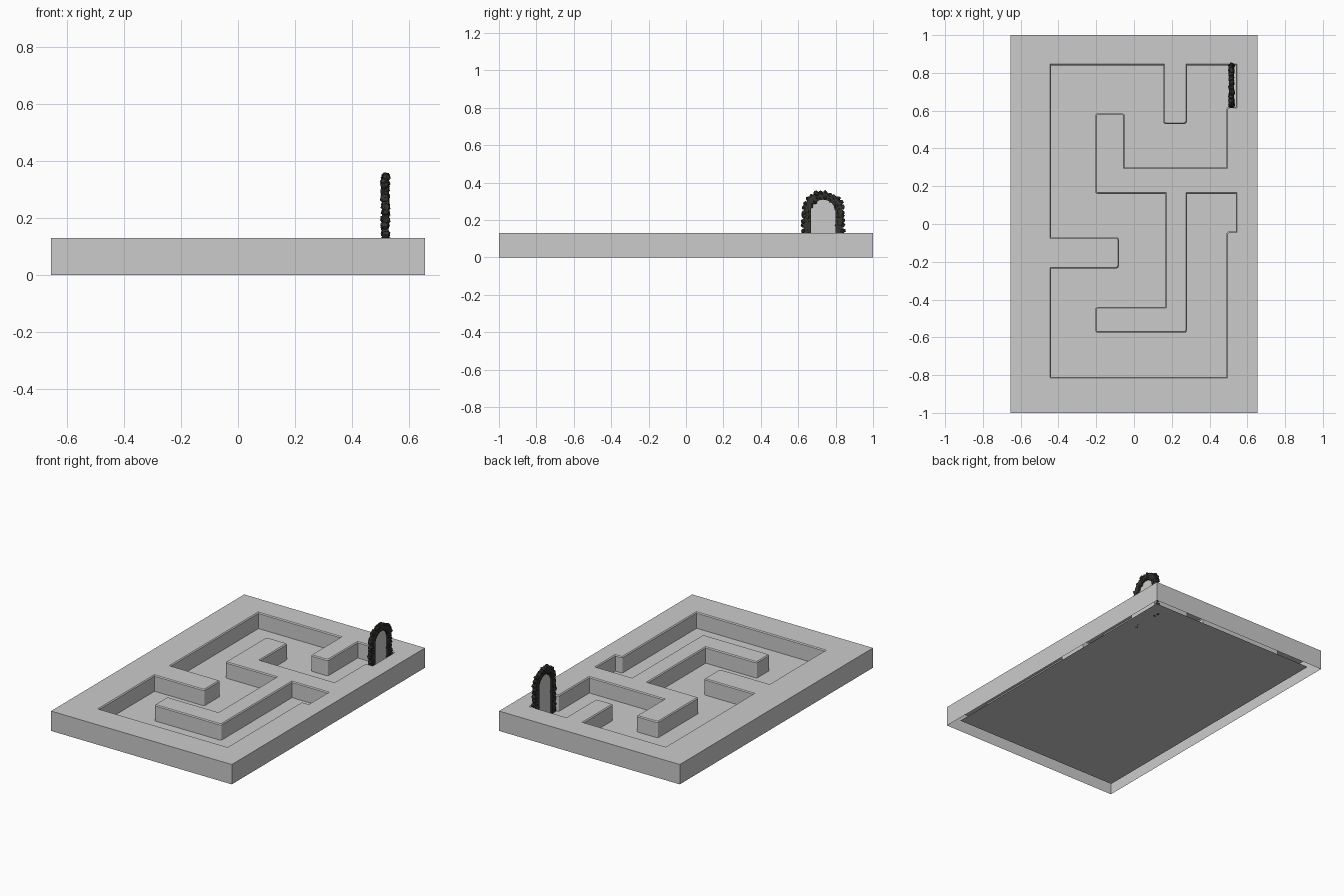
import bpy, bmesh, math, random
from mathutils import Vector, Matrix

if "Cube" in bpy.data.objects:
    bpy.data.objects.remove(bpy.data.objects["Cube"])

random.seed(4)
HX, HY, TOP, FLOOR = 0.655, 1.0, 0.13, 0.025


def make_object(name, bm, mat=None):
    bmesh.ops.recalc_face_normals(bm, faces=bm.faces)
    me = bpy.data.meshes.new(name)
    bm.to_mesh(me)
    bm.free()
    ob = bpy.data.objects.new(name, me)
    bpy.context.collection.objects.link(ob)
    if mat:
        me.materials.append(mat)
    return ob


def round_corners(pts, r):
    """Round the corners where the maze wall juts into the trench."""
    out = []
    for i, p in enumerate(pts):
        a = (p - pts[i - 1]).normalized()
        b = (pts[(i + 1) % len(pts)] - p).normalized()
        if a.cross(b) > 0:
            s, e = p - a * r, p + b * r
            for t in (0, 0.33, 0.67, 1):
                out.append(s * (1 - t) ** 2 + p * 2 * t * (1 - t) + e * t * t)
        else:
            out.append(p.copy())
    return out


def offset(pts, w):
    out = []
    for i, p in enumerate(pts):
        a = (p - pts[i - 1]).normalized()
        b = (pts[(i + 1) % len(pts)] - p).normalized()
        n, m = Vector((-a.y, a.x)), Vector((-b.y, b.x))
        out.append(p + (n + m) * w / (1 + n.dot(m)))
    return out


def ring(bm, pts, z):
    return [bm.verts.new((p.x, p.y, z)) for p in pts]


def bridge(bm, a, b):
    for i in range(len(a)):
        j = (i + 1) % len(a)
        bm.faces.new((a[i], a[j], b[j], b[i]))


# Trench outline, clockwise from the back left corner
outline = [Vector(p) for p in (
    (-.44, .84), (.155, .84), (.155, .53), (.28, .53), (.28, .84), (.54, .84),
    (.54, .62), (.49, .62), (.49, .30), (-.05, .30), (-.05, .585), (-.205, .585),
    (-.205, .16), (.165, .16), (.165, -.44), (-.205, -.44), (-.205, -.575),
    (.28, -.575), (.28, .16), (.54, .16), (.54, -.04), (.49, -.04), (.49, -.81),
    (-.44, -.81), (-.44, -.235), (-.08, -.235), (-.08, -.07), (-.44, -.07))]
trench = round_corners(outline, 0.014)

# Maze shell: outer skirt, pierced top, softened rim and trench walls
bm = bmesh.new()
corners = [Vector(c) for c in ((-HX, -HY), (HX, -HY), (HX, HY), (-HX, HY))]
low, high = ring(bm, corners, 0), ring(bm, corners, TOP)
rim = ring(bm, offset(trench, 0.006), TOP)
mid = ring(bm, trench, TOP - 0.006)
foot = ring(bm, trench, FLOOR)
bridge(bm, low, high)
bridge(bm, rim, mid)
bridge(bm, mid, foot)
edges = []
for loop in (high, rim):
    for i, v in enumerate(loop):
        edges.append(bm.edges.get((v, loop[(i + 1) % len(loop)])))
bmesh.ops.triangle_fill(bm, edges=edges, use_beauty=True, use_dissolve=False,
                        normal=(0, 0, 1))
make_object("maze_walls", bm)

# Maze floor, a sheet slightly smaller than the slab
bm = bmesh.new()
bm.faces.new(ring(bm, [Vector((c.x * .92, c.y * .935)) for c in corners], FLOOR))
make_object("maze_floor", bm)

# Archway of rough dark stones standing in the exit notch
stone_mat = bpy.data.materials.new("dark_stone")
stone_mat.diffuse_color = (0.035, 0.036, 0.03, 1)
stone_mat.use_nodes = True
stone_mat.node_tree.nodes["Principled BSDF"].inputs["Base Color"].default_value = stone_mat.diffuse_color
GX, GY, SPRING, R = 0.516, 0.733, 0.243, 0.092


def arch_path(r, steps_leg, steps_arc):
    """(y, z, angle) along an arch from one foot over to the other."""
    leg = [FLOOR + (SPRING - FLOOR) * i / steps_leg for i in range(steps_leg)]
    pts = [(GY + r, z, 0) for z in leg]
    for i in range(steps_arc + 1):
        a = math.pi * i / steps_arc
        pts.append((GY + r * math.cos(a), SPRING + r * math.sin(a), a))
    return pts + [(GY - r, z, math.pi) for z in reversed(leg)]


def loft_arch(bm, inner, outer, x0, x1):
    rows = []
    for (y, z, _), (Y, Z, _) in zip(inner, outer):
        rows.append([bm.verts.new(c) for c in
                     ((x0, y, z), (x1, y, z), (x1, Y, Z), (x0, Y, Z))])
    for a, b in zip(rows, rows[1:]):
        bridge(bm, a, b)
    bm.faces.new(rows[0])
    bm.faces.new(rows[-1])


bm = bmesh.new()
loft_arch(bm, arch_path(.066, 6, 12), arch_path(.104, 6, 12), GX - .012, GX + .012)
make_object("arch_core", bm, stone_mat)

bm = bmesh.new()
for y, z, ang in arch_path(R, 9, 13):
    for k in range(2):
        out = (-.012, .011)[k] + random.uniform(-.003, .003)
        pos = Vector((GX + random.uniform(-.003, .003), y + out * math.cos(ang),
                      max(z + out * math.sin(ang) + random.uniform(-.005, .005),
                          FLOOR + .012)))
        mat = (Matrix.Translation(pos)
               @ Matrix.Rotation(ang + random.uniform(-.1, .7), 4, 'X')
               @ Matrix.Diagonal((.017, random.uniform(.014, .020),
                                  random.uniform(.013, .018), 1)))
        res = bmesh.ops.create_icosphere(bm, subdivisions=1, radius=1, matrix=mat)
        for v in res["verts"]:
            v.co = pos + (v.co - pos) * random.uniform(.8, 1.15)
make_object("arch_stones", bm, stone_mat)

# Plain panel closing the arch opening
bm = bmesh.new()
faces = [bm.verts.new((GX, y, z)) for y, z, _ in arch_path(.075, 1, 16)]
bm.faces.new(faces)
make_object("arch_panel", bm)
